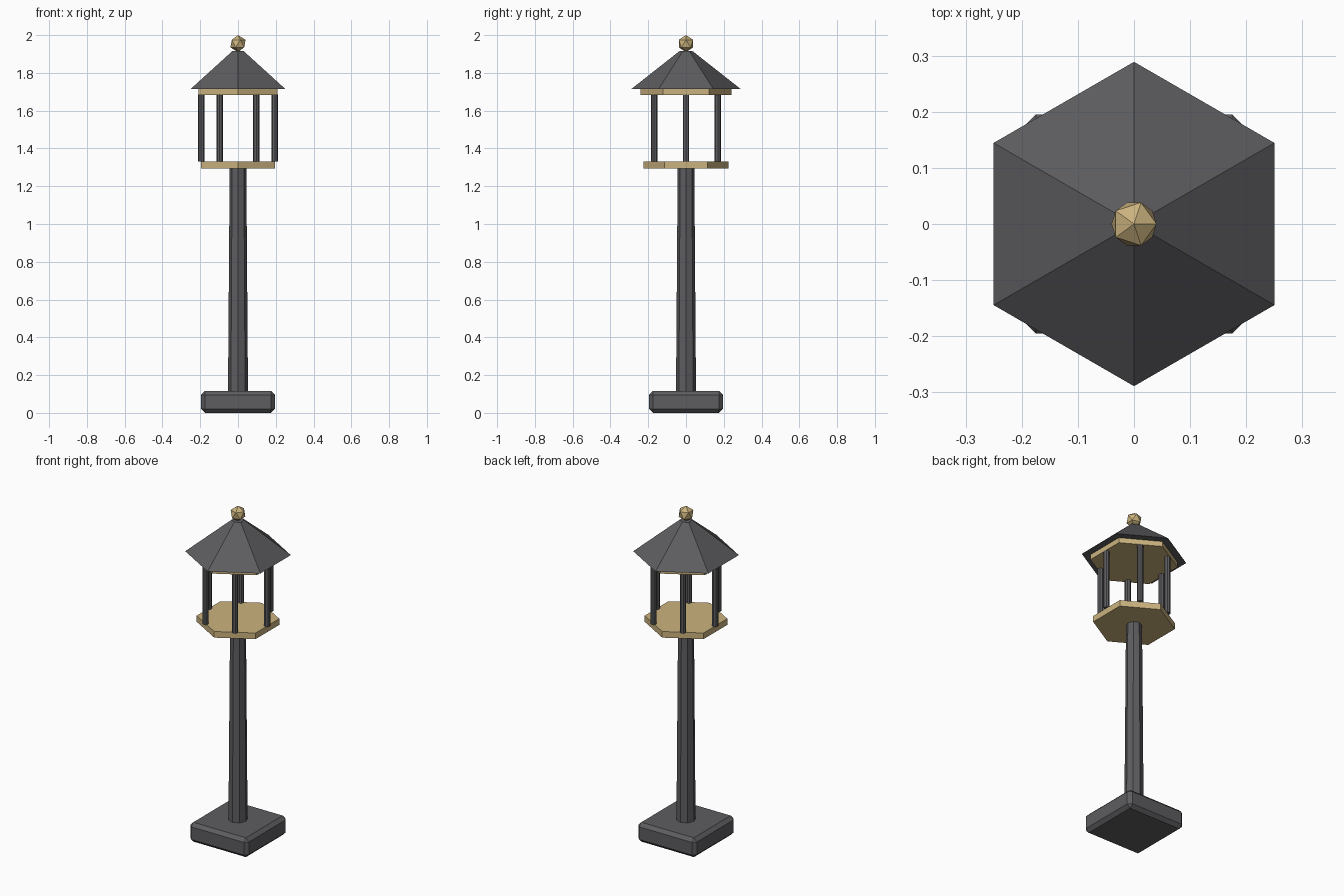
import bpy
import bmesh
from math import cos, sin, tau
from mathutils import Matrix

cube = bpy.data.objects.get("Cube")
if cube:
    bpy.data.objects.remove(cube, do_unlink=True)


def make_material(name, color):
    mat = bpy.data.materials.new(name)
    mat.use_nodes = True
    mat.diffuse_color = color
    mat.node_tree.nodes["Principled BSDF"].inputs["Base Color"].default_value = color
    return mat


iron = make_material("dark iron", (0.11, 0.11, 0.118, 1))
gold = make_material("warm gold", (0.60, 0.45, 0.21, 1))


def finish(name, bm, mat):
    mesh = bpy.data.meshes.new(name)
    bm.to_mesh(mesh)
    bm.free()
    mesh.materials.append(mat)
    obj = bpy.data.objects.new(name, mesh)
    bpy.context.collection.objects.link(obj)
    return obj


def prism(name, mat, sides, bottom, top, r_bottom, r_top, x=0, y=0):
    """Upright tapered prism between two heights, with a corner towards +y."""
    bm = bmesh.new()
    bmesh.ops.create_cone(
        bm, cap_ends=True, segments=sides, radius1=r_bottom, radius2=r_top,
        depth=top - bottom,
        matrix=Matrix.Translation((x, y, (bottom + top) / 2)))
    return finish(name, bm, mat)


# Chamfered square base
bm = bmesh.new()
bmesh.ops.create_cube(
    bm, matrix=Matrix.Translation((0, 0, 0.058)) @ Matrix.Diagonal((0.39, 0.39, 0.116, 1)))
base = finish("base", bm, iron)
bevel = base.modifiers.new("chamfer", "BEVEL")
bevel.width = 0.02
bevel.segments = 1

# Tapered octagonal post
prism("post", iron, 8, 0.11, 1.295, 0.053, 0.044)

# Hexagonal lantern floor, ceiling and roof
prism("lantern_floor", gold, 6, 1.293, 1.33, 0.226, 0.226)
prism("lantern_ceiling", gold, 6, 1.684, 1.716, 0.241, 0.241)
prism("roof", iron, 6, 1.715, 1.915, 0.289, 0.035)

# Six thin bars around the lantern
for i in range(6):
    a = tau * i / 6
    prism(f"lantern_bar_{i + 1}", iron, 8, 1.33, 1.685, 0.017, 0.017,
          0.195 * cos(a), 0.195 * sin(a))

# Faceted finial
bm = bmesh.new()
bmesh.ops.create_icosphere(bm, subdivisions=1, radius=0.045,
                           matrix=Matrix.Translation((0, 0, 1.955)))
finish("finial", bm, gold)
